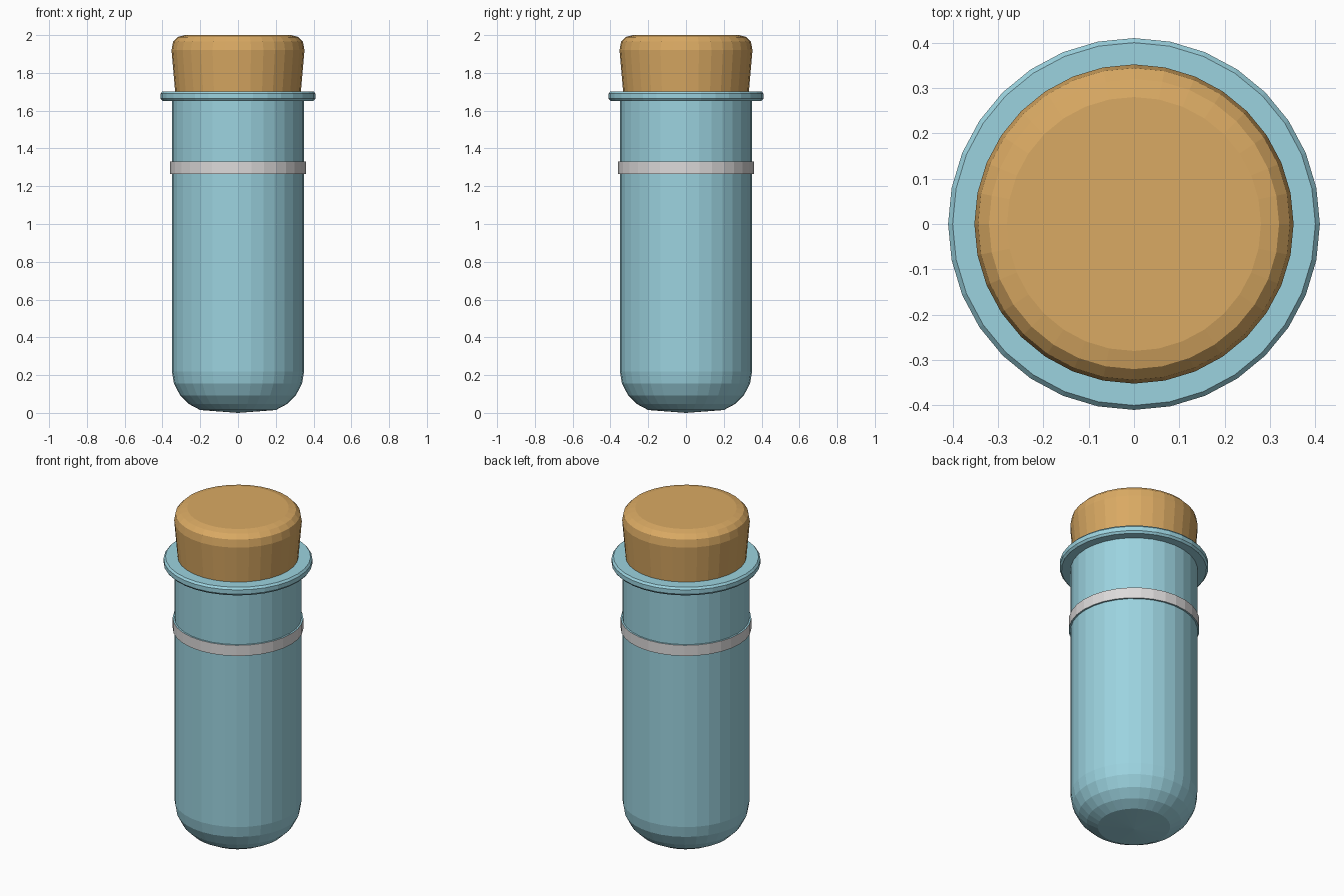
import bpy
import bmesh
from math import tau
from mathutils import Vector

SIDES = 32

if "Cube" in bpy.data.objects:
    bpy.data.objects.remove(bpy.data.objects["Cube"], do_unlink=True)


def material(name, rgb):
    mat = bpy.data.materials.new(name)
    mat.use_nodes = True
    mat.diffuse_color = (*rgb, 1)
    mat.node_tree.nodes["Principled BSDF"].inputs["Base Color"].default_value = (*rgb, 1)
    return mat


def lathe(name, profile, *mats):
    """Spin a (radius, height) profile around z into a flat-shaded object."""
    bm = bmesh.new()
    verts = [bm.verts.new((r, 0, z)) for r, z in profile]
    edges = [bm.edges.new(pair) for pair in zip(verts, verts[1:])]
    bmesh.ops.spin(bm, geom=verts + edges, cent=(0, 0, 0), axis=(0, 0, 1),
                   angle=tau, steps=SIDES, use_merge=False)
    bmesh.ops.remove_doubles(bm, verts=bm.verts, dist=0.0005)
    bmesh.ops.recalc_face_normals(bm, faces=bm.faces)
    mesh = bpy.data.meshes.new(name)
    bm.to_mesh(mesh)
    bm.free()
    for mat in mats:
        mesh.materials.append(mat)
    obj = bpy.data.objects.new(name, mesh)
    bpy.context.collection.objects.link(obj)
    return obj


glass = material("pale blue glass", (0.33, 0.65, 0.74))
cork = material("cork", (0.70, 0.40, 0.125))
grey = material("light grey", (0.72, 0.70, 0.70))

# Tube with a rounded bottom and a flared lip
lathe("tube", [(0, 0), (0.2, 0.015), (0.26, 0.047), (0.306, 0.092),
               (0.339, 0.155), (0.35, 0.22), (0.35, 1.652),
               (0.4, 1.652), (0.41, 1.664), (0.41, 1.69),
               (0.4, 1.702), (0, 1.702)], glass)

# Tapered stopper with a softened top edge
lathe("stopper", [(0, 1.69), (0.332, 1.69), (0.352, 1.92), (0.344, 1.965),
                  (0.32, 1.99), (0.28, 2.0), (0, 2.0)], cork)

# Raised ring: grey on the outside, glass on its ledges
ring = lathe("ring", [(0.345, 1.265), (0.36, 1.265), (0.36, 1.33),
                      (0.345, 1.33)], glass, grey)
for face in ring.data.polygons:
    if abs(face.normal.dot(Vector((0, 0, 1)))) < 0.5:
        face.material_index = 1
